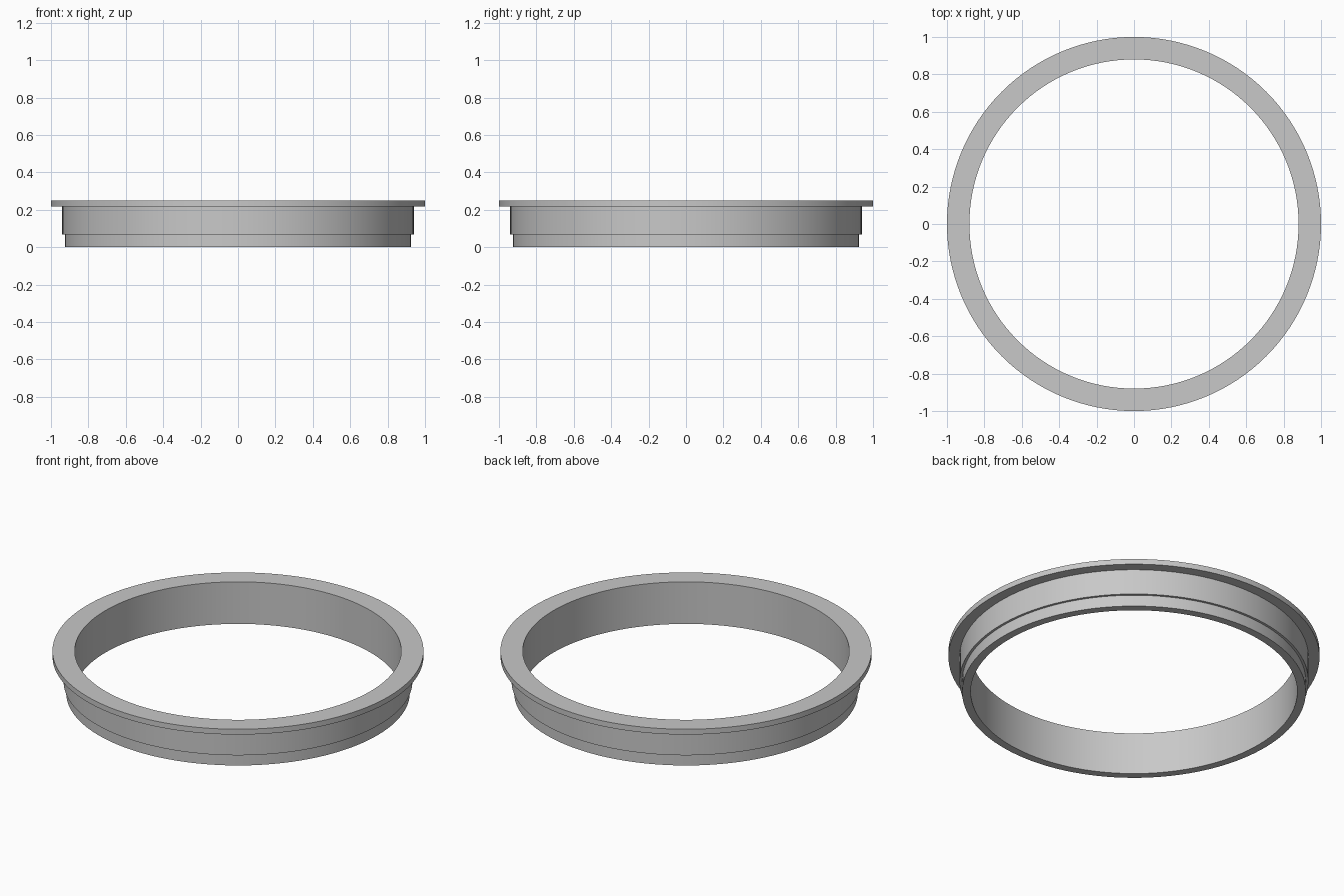
import bpy
import bmesh
from math import cos, sin, tau, radians

cube = bpy.data.objects.get("Cube")
if cube:
    bpy.data.objects.remove(cube, do_unlink=True)

# Single grey finish
GREY = (0.58, 0.58, 0.58, 1.0)
grey = bpy.data.materials.new("plain_grey")
grey.use_nodes = True
grey.diffuse_color = GREY
grey.node_tree.nodes["Principled BSDF"].inputs["Base Color"].default_value = GREY


def lathe(name, profile, segments):
    """Revolve a closed (radius, height) profile around the z axis."""
    bm = bmesh.new()
    rings = [[bm.verts.new((r * cos(tau * i / segments), r * sin(tau * i / segments), z))
              for i in range(segments)] for r, z in profile]
    for lower, upper in zip(rings, rings[1:] + rings[:1]):
        for i in range(segments):
            j = (i + 1) % segments
            bm.faces.new((lower[i], lower[j], upper[j], upper[i]))
    bmesh.ops.recalc_face_normals(bm, faces=bm.faces)
    mesh = bpy.data.meshes.new(name)
    bm.to_mesh(mesh)
    bm.free()
    mesh.materials.append(grey)
    obj = bpy.data.objects.new(name, mesh)
    bpy.context.collection.objects.link(obj)
    return obj


# Cross-section: straight bore, narrow foot, wider body, top flange
BORE, FOOT, BODY, FLANGE = 0.88, 0.926, 0.94, 1.0
STEP_Z, FLANGE_Z, TOP_Z = 0.067, 0.218, 0.25
section = [
    (BORE, 0), (FOOT, 0), (FOOT, STEP_Z), (BODY, STEP_Z),
    (BODY, FLANGE_Z), (FLANGE, FLANGE_Z), (FLANGE, TOP_Z), (BORE, TOP_Z),
]
ring = lathe("flanged_ring", section, 128)

# Smooth round walls with crisp rims
bpy.ops.object.select_all(action="DESELECT")
ring.select_set(True)
bpy.context.view_layer.objects.active = ring
bpy.ops.object.shade_smooth_by_angle(angle=radians(30))
